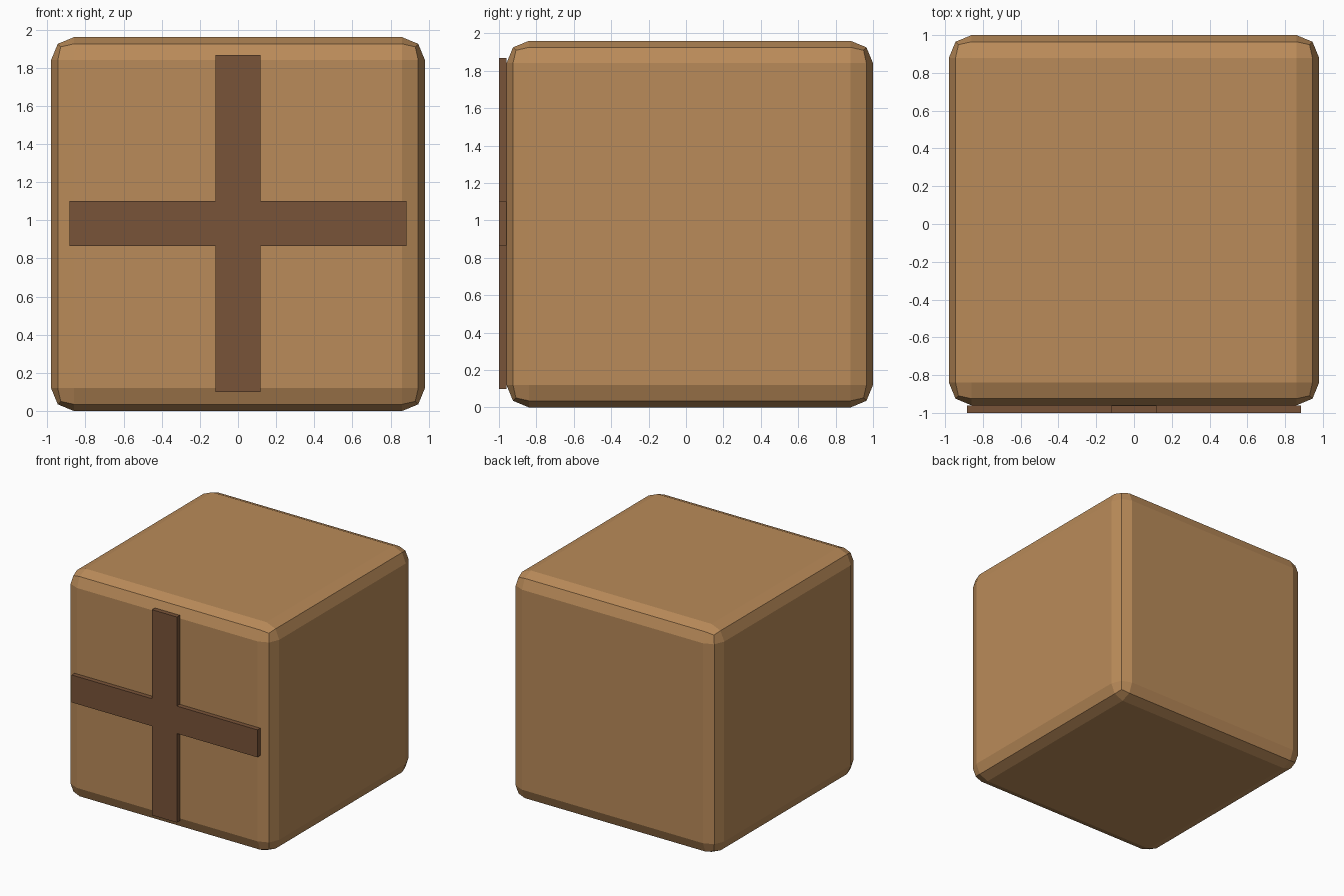
import bpy
import bmesh

old = bpy.data.objects.get("Cube")
if old:
    bpy.data.objects.remove(old, do_unlink=True)


def material(name, rgb):
    mat = bpy.data.materials.new(name)
    mat.use_nodes = True
    mat.diffuse_color = (*rgb, 1)
    mat.node_tree.nodes["Principled BSDF"].inputs["Base Color"].default_value = (*rgb, 1)
    return mat


def add_object(name, bm, mat, location):
    bmesh.ops.recalc_face_normals(bm, faces=bm.faces)
    mesh = bpy.data.meshes.new(name)
    bm.to_mesh(mesh)
    bm.free()
    mesh.materials.append(mat)
    obj = bpy.data.objects.new(name, mesh)
    obj.location = location
    bpy.context.collection.objects.link(obj)
    return obj


tan = material("light brown", (0.49, 0.258, 0.10))
brown = material("dark brown", (0.191, 0.087, 0.04))

SIZE = 1.96
FRONT = -0.96
CENTRE_Z = SIZE / 2

# Block with two-step rounded edges
bm = bmesh.new()
bmesh.ops.create_cube(bm, size=SIZE)
block = add_object("block", bm, tan, (0, FRONT + SIZE / 2, CENTRE_Z))
bevel = block.modifiers.new("rounded_edges", "BEVEL")
bevel.width = 0.12
bevel.segments = 2

# Raised cross on the front: one arm profile turned four times, then extruded
half_width, reach, depth = 0.118, 0.884, 0.04
bm = bmesh.new()
points = []
x, z = half_width, reach
for turn in range(4):
    points += [(-x, z), (x, z), (x, x)] if turn == 0 else []
    if turn:
        points += [(c * px + s * pz, -s * px + c * pz)
                   for c, s in [((0, 1), (-1, 0), (0, -1))[turn - 1]]
                   for px, pz in [(-x, z), (x, z), (x, x)]]
face = bm.faces.new([bm.verts.new((px, 0, pz)) for px, pz in points])
extruded = bmesh.ops.extrude_face_region(bm, geom=[face])
for v in extruded["geom"]:
    if isinstance(v, bmesh.types.BMVert):
        v.co.y -= depth
add_object("front_cross", bm, brown, (0, FRONT, CENTRE_Z + 0.003))
